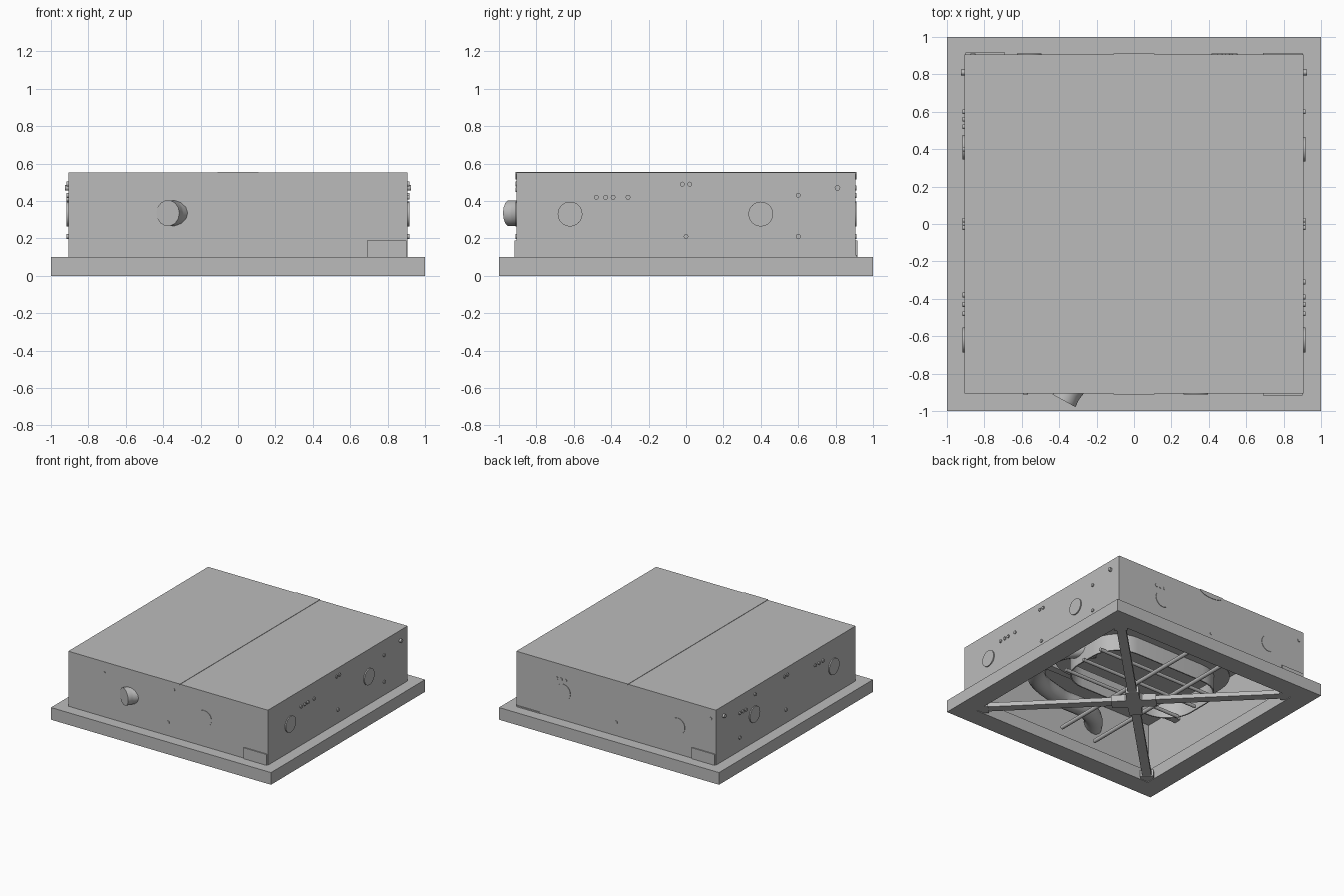
import bpy, bmesh, math
from mathutils import Vector

if "Cube" in bpy.data.objects:
    bpy.data.objects.remove(bpy.data.objects["Cube"], do_unlink=True)

grey = bpy.data.materials.new("metal grey")
grey.use_nodes = True
grey.diffuse_color = (0.5, 0.5, 0.5, 1)
grey.node_tree.nodes["Principled BSDF"].inputs["Base Color"].default_value = (0.5, 0.5, 0.5, 1)


def finish(name, bm, smooth=False):
    bmesh.ops.recalc_face_normals(bm, faces=bm.faces)
    mesh = bpy.data.meshes.new(name)
    bm.to_mesh(mesh)
    bm.free()
    mesh.materials.append(grey)
    ob = bpy.data.objects.new(name, mesh)
    bpy.context.collection.objects.link(ob)
    if smooth:
        bpy.context.view_layer.objects.active = ob
        ob.select_set(True)
        bpy.ops.object.shade_smooth_by_angle(angle=math.radians(35))
        ob.select_set(False)
    return ob


def box(name, lo, hi, turn=0.0):
    bm = bmesh.new()
    bmesh.ops.create_cube(bm, size=1)
    for v in bm.verts:
        v.co = Vector([l + (c + 0.5) * (h - l) for l, h, c in zip(lo, hi, v.co)])
    ob = finish(name, bm)
    ob.rotation_euler.z = turn
    return ob


def rod(name, a, b, r, sides=16):
    a, b = Vector(a), Vector(b)
    bm = bmesh.new()
    bmesh.ops.create_cone(bm, cap_ends=True, segments=sides, radius1=r, radius2=r, depth=(b - a).length)
    ob = finish(name, bm, True)
    ob.location = (a + b) / 2
    ob.rotation_euler = (b - a).to_track_quat("Z", "Y").to_euler()
    return ob


def outline(hx, hy, r, cx=0, cy=0, steps=8):
    """Rounded rectangle points."""
    pts = []
    for k, (sx, sy) in enumerate([(1, 1), (-1, 1), (-1, -1), (1, -1)]):
        for i in range(steps + 1):
            t = math.pi / 2 * (k + i / steps)
            pts.append((cx + sx * (hx - r) + r * math.cos(t), cy + sy * (hy - r) + r * math.sin(t)))
    return pts


def ring(name, outer, inner, z0, z1, smooth=False):
    bm = bmesh.new()
    loops = [[bm.verts.new((x, y, z)) for x, y in pts]
             for pts, z in ((outer, z0), (outer, z1), (inner, z1), (inner, z0))]
    n = len(outer)
    for k in range(4):
        a, b = loops[k], loops[(k + 1) % 4]
        for i in range(n):
            j = (i + 1) % n
            bm.faces.new((a[i], a[j], b[j], b[i]))
    return finish(name, bm, smooth)


def square(h):
    return [(h, h), (-h, h), (-h, -h), (h, -h)]


W, TOP = 0.907, 0.552

# Open-bottomed housing and its rim
ring("housing_walls", square(W), square(W - 0.012), 0.09, TOP - 0.012)
box("housing_top", (-W, -W, TOP - 0.012), (W, W, TOP))
ring("base_rim", square(1), square(0.84), 0, 0.1)

# Strap over the top with rounded end tabs
box("top_strap", (-0.11, -W, TOP), (0.11, W, TOP + 0.003))
for side in (-1, 1):
    bm = bmesh.new()
    arc = [(0.11 * math.cos(t), TOP + 0.003 - 0.04 * math.sin(t)) for t in
           [math.pi * i / 12 for i in range(13)]]
    face = bm.faces.new([bm.verts.new((x, side * W, z)) for x, z in arc])
    out = bmesh.ops.extrude_face_region(bm, geom=[face])["geom"]
    bmesh.ops.translate(bm, vec=(0, side * 0.004, 0),
                        verts=[v for v in out if isinstance(v, bmesh.types.BMVert)])
    finish("strap_tab", bm)

# Knockout discs, screws and holes on each wall: (along, height)
DISC_Z = 0.33
walls = {
    "front": ((0, -1), [0.33], [(-0.58, 0.46), (0, 0.21), (0.05, 0.49)]),
    "back": ((0, 1), [0.48, -0.56], [(0.46, 0.43), (0.5, 0.43), (0.54, 0.43), (0, 0.21), (-0.86, 0.47)]),
    "left": ((1, 0), [-0.62, 0.4], [(-0.48, 0.42), (-0.43, 0.42), (-0.39, 0.42), (-0.31, 0.42)]),
    "right": ((-1, 0), [-0.62, 0.41], [(-0.48, 0.43), (-0.43, 0.43), (-0.38, 0.43),
                                       (0.52, 0.41), (0.56, 0.41), (0.6, 0.41), (0.4, 0.49)]),
}
side_dots = [(-0.02, 0.49), (0.02, 0.49), (0, 0.21), (0.6, 0.21)]
for name, (n, discs, dots) in walls.items():
    n = Vector((n[0], n[1], 0))
    along = Vector((abs(n.y), abs(n.x), 0))
    if n.x:
        dots = dots + side_dots
        p = n * W + along * 0.81 + Vector((0, 0, 0.47))
        rod(name + "_screw", p, p + n * 0.018, 0.015)
    if name == "left":
        dots = dots + [(0.6, 0.43)]
    depth = 0.009 if n.x else 0.004
    for u in discs:
        p = n * W + along * u + Vector((0, 0, DISC_Z))
        rod(name + "_knockout", p, p + n * depth, 0.066, 32)
    for u, z in dots:
        p = n * W + along * u + Vector((0, 0, z))
        rod(name + "_rivet", p, p + n * depth, 0.013, 12)

# Corner plates at the foot of the front and back walls
for s in (-1, 1):
    box("corner_plate", (min(-s * 0.69, -s * 0.9), min(s * W, s * 0.916), 0.1),
        (max(-s * 0.69, -s * 0.9), max(s * W, s * 0.916), 0.19))
box("back_lip", (0.69, W, 0.1), (0.9, 0.913, 0.11))

# Diagonal cross brace with hub and end feet
for i in range(4):
    a = math.radians(45 + 90 * i)
    box("brace_arm", (0.08, -0.035, 0.01), (1.16, 0.035, 0.045), a)
    box("brace_foot", (1.1, -0.05, 0.005), (1.2, 0.05, 0.06), a)
    box("brace_sleeve", (0.06, -0.05, 0.0), (0.17, 0.05, 0.055), a)
box("brace_hub", (-0.08, -0.08, 0.0), (0.08, 0.08, 0.06))

# Rounded inner collar with its flange
ring("collar", outline(0.56, 0.33, 0.24, -0.08), outline(0.55, 0.32, 0.23, -0.08), 0.2, 0.36, True)
ring("collar_flange", outline(0.66, 0.43, 0.3, -0.08), outline(0.56, 0.33, 0.24, -0.08), 0.34, 0.36, True)

# Support rods and rails
for x in (-0.3, 0.02):
    rod("long_rod", (x, -0.82, 0.15), (x, 0.78, 0.15), 0.016)
for y in (-0.2, 0, 0.2):
    rod("cross_rod", (-0.6, y, 0.2), (0.5, y, 0.2), 0.014)
for y in (-0.55, 0.55):
    box("inner_rail", (-0.89, y - 0.03, 0.42), (0.89, y + 0.03, 0.46))

# Flexible duct leaving through the front wall
curve = bpy.data.curves.new("duct", "CURVE")
curve.dimensions = "3D"
curve.bevel_depth = 0.07
curve.bevel_resolution = 5
curve.resolution_u = 10
curve.use_fill_caps = True
path = [(-0.375, -0.945), (-0.345, -0.89), (-0.2, -0.76), (0.15, -0.72), (0.5, -0.55), (0.56, -0.2), (0.38, 0)]
spline = curve.splines.new("BEZIER")
spline.bezier_points.add(len(path) - 1)
for bp, (x, y) in zip(spline.bezier_points, path):
    bp.co = (x, y, DISC_Z + 0.005)
    bp.handle_left_type = bp.handle_right_type = "AUTO"
curve.materials.append(grey)
duct = bpy.data.objects.new("duct", curve)
bpy.context.collection.objects.link(duct)
